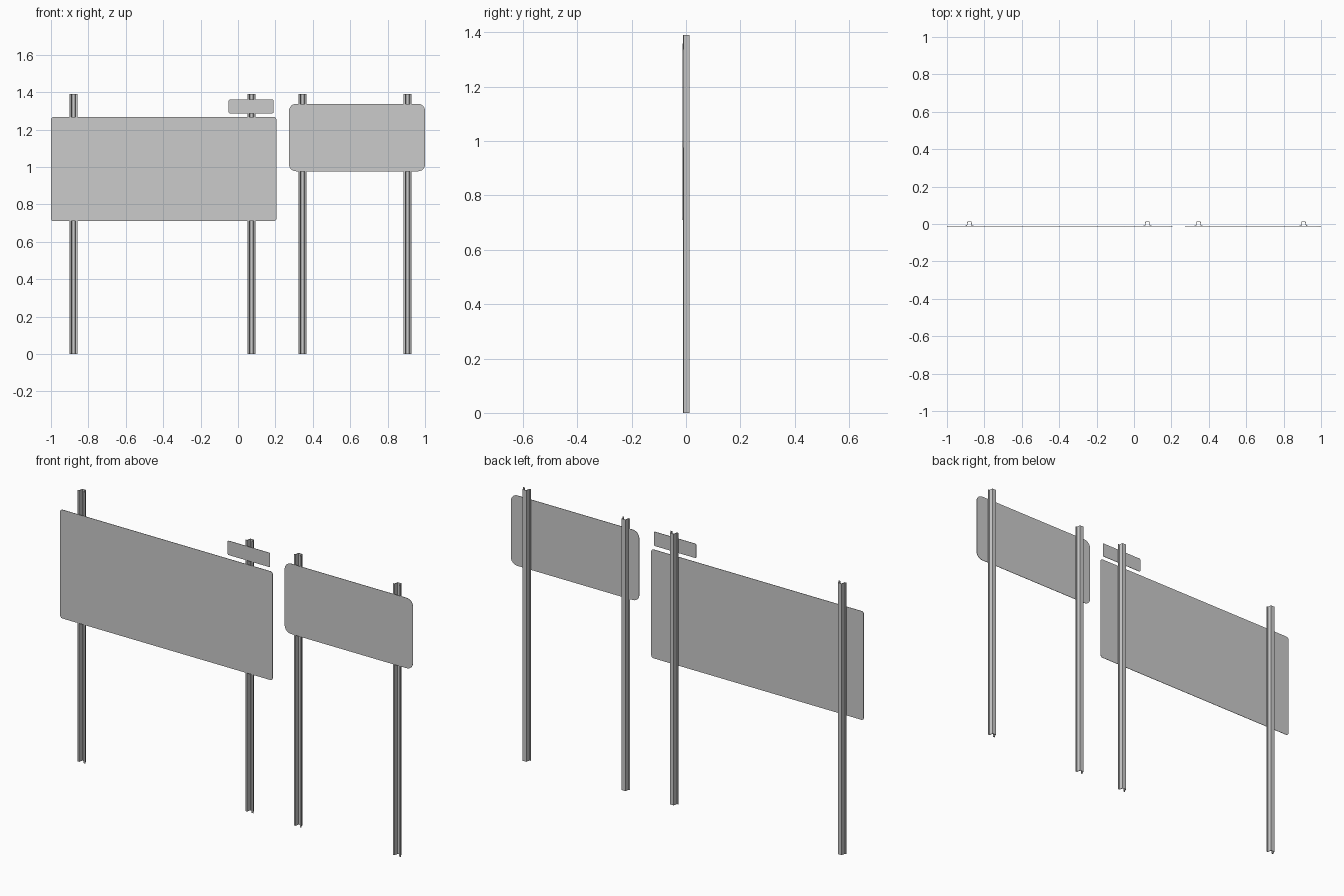
import bpy, bmesh, math
from mathutils import Vector

if "Cube" in bpy.data.objects:
    bpy.data.objects.remove(bpy.data.objects["Cube"])

metal = bpy.data.materials.new("plain_grey")
metal.diffuse_color = (0.6, 0.6, 0.6, 1)
metal.use_nodes = True
metal.node_tree.nodes["Principled BSDF"].inputs["Base Color"].default_value = metal.diffuse_color


def extrude_outline(name, points, offset):
    """Make a solid from a closed planar outline pushed along an offset."""
    bm = bmesh.new()
    face = bm.faces.new([bm.verts.new(p) for p in points])
    res = bmesh.ops.extrude_face_region(bm, geom=[face])
    moved = [g for g in res["geom"] if isinstance(g, bmesh.types.BMVert)]
    bmesh.ops.translate(bm, verts=moved, vec=Vector(offset))
    bmesh.ops.recalc_face_normals(bm, faces=bm.faces)
    mesh = bpy.data.meshes.new(name)
    bm.to_mesh(mesh)
    bm.free()
    mesh.materials.append(metal)
    obj = bpy.data.objects.new(name, mesh)
    bpy.context.collection.objects.link(obj)
    return obj


def plate(name, x0, x1, z0, z1, r, y0=-0.0125, y1=-0.0105, steps=6):
    """Thin upright sheet with rounded corners."""
    pts = []
    corners = [(x1 - r, z1 - r), (x0 + r, z1 - r), (x0 + r, z0 + r), (x1 - r, z0 + r)]
    for i, (cx, cz) in enumerate(corners):
        for k in range(steps + 1):
            a = math.pi / 2 * (i + k / steps)
            pts.append((cx + r * math.cos(a), y0, cz + r * math.sin(a)))
    return extrude_outline(name, pts, (0, y1 - y0, 0))


# Posts: hat-shaped channel, open to the front, flanges against the plates
half = [(0.0085, 0.0095), (0.0125, -0.0105), (0.0215, -0.0105),
        (0.0215, -0.0078), (0.0147, -0.0078), (0.0110, 0.0125)]
profile = half + [(-x, y) for x, y in reversed(half)]
for i, px in enumerate((-0.88, 0.072, 0.345, 0.907)):
    extrude_outline(f"post_{i + 1}", [(px + x, y, 0) for x, y in profile], (0, 0, 1.39))

# Sign plates
plate("large_sign", -1.0, 0.205, 0.71, 1.267, 0.014)
plate("small_tab_sign", -0.05, 0.19, 1.287, 1.36, 0.006)
plate("medium_sign", 0.273, 1.0, 0.977, 1.337, 0.036)
